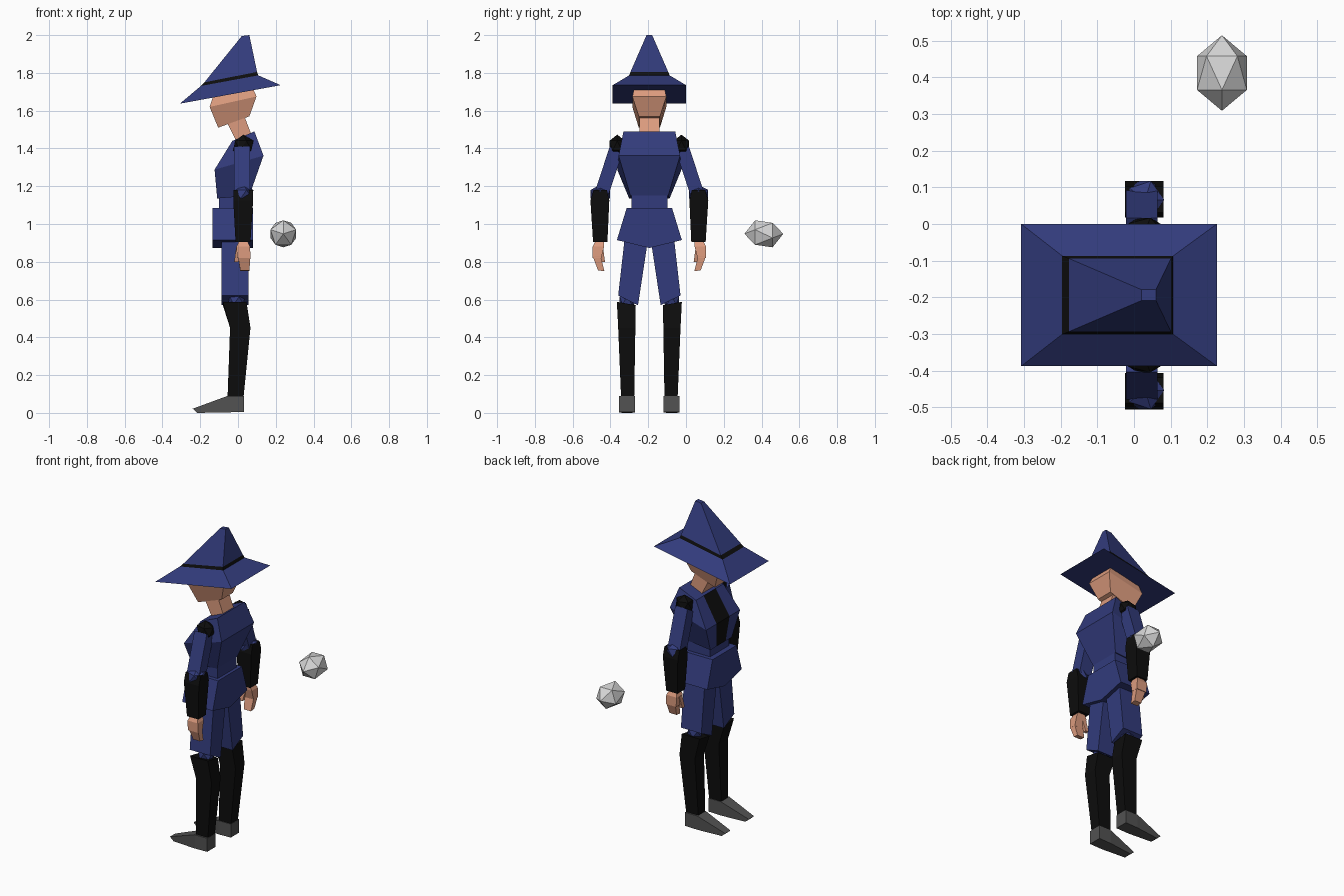
import bpy, bmesh
from mathutils import Vector

if "Cube" in bpy.data.objects:
    bpy.data.objects.remove(bpy.data.objects["Cube"])

MID = -0.194  # the figure's own plane of symmetry in y


def material(name, r, g, b):
    m = bpy.data.materials.new(name)
    m.use_nodes = True
    m.diffuse_color = (r, g, b, 1)
    bsdf = next(n for n in m.node_tree.nodes if n.type == 'BSDF_PRINCIPLED')
    bsdf.inputs["Base Color"].default_value = (r, g, b, 1)
    return m


BLUE = material("navy cloth", 0.032, 0.044, 0.2)
BLACK = material("black leather", 0.004, 0.004, 0.004)
SKIN = material("skin", 0.72, 0.33, 0.21)
GREY = material("shoe grey", 0.085, 0.085, 0.085)
STONE = material("pale stone", 0.68, 0.68, 0.68)


def finish(name, bm, mats):
    bmesh.ops.recalc_face_normals(bm, faces=bm.faces)
    me = bpy.data.meshes.new(name)
    bm.to_mesh(me)
    bm.free()
    for m in mats:
        me.materials.append(m)
    ob = bpy.data.objects.new(name, me)
    bpy.context.collection.objects.link(ob)
    return ob


def loft(name, rings, mats, rule=lambda ring, i: 0):
    """Skin equal-length rings of points and cap both ends."""
    bm = bmesh.new()
    vs = [[bm.verts.new(p) for p in ring] for ring in rings]
    n = len(vs[0])
    for r in range(len(vs) - 1):
        for i in range(n):
            j = (i + 1) % n
            f = bm.faces.new((vs[r][i], vs[r][j], vs[r + 1][j], vs[r + 1][i]))
            f.material_index = rule(r, i)
    bm.faces.new(vs[0])
    bm.faces.new(vs[-1])
    return finish(name, bm, mats)


def band(front, back, half):
    """Centred four-point ring; front and back are (x, z)."""
    (xf, zf), (xb, zb) = front, back
    return [(xf, MID - half, zf), (xf, MID + half, zf),
            (xb, MID + half, zb), (xb, MID - half, zb)]


def limb(side, front, back, inner, outer):
    """Limb ring; front/back are x, inner/outer are (offset, z)."""
    return [(x, MID + side * o, z) for x, (o, z) in
            ((front, inner), (front, outer), (back, outer), (back, inner))]


def ball(name, centre, radii, mat, remap=lambda c: c):
    bm = bmesh.new()
    bmesh.ops.create_icosphere(bm, subdivisions=1, radius=1)
    for v in bm.verts:
        c = remap(v.co)
        v.co = Vector([centre[k] + c[k] * radii[k] for k in range(3)])
    return finish(name, bm, [mat])


# Hat: brim, band and tilted crown
loft("hat", [band((-0.308, 1.637), (0.226, 1.735), 0.194),
             band((-0.196, 1.731), (0.107, 1.787), 0.107),
             band((-0.178, 1.75), (0.101, 1.805), 0.1),
             band((0.02, 1.995), (0.06, 2.0), 0.015)],
     [BLUE, BLACK], lambda r, i: int(r == 1))

# Head and neck
loft("head", [band((-0.105, 1.51), (0.06, 1.57), 0.056),
              band((-0.15, 1.62), (0.098, 1.675), 0.09),
              band((-0.13, 1.68), (0.07, 1.74), 0.075)], [SKIN])
loft("neck", [band((0.0, 1.42), (0.08, 1.45), 0.053),
              band((-0.06, 1.54), (0.03, 1.58), 0.053)], [SKIN])


def chest(front, back, half_front, half_back, panel):
    ring = band(front, back, half_front)
    x, z = front
    return [ring[0], (x, MID - panel, z), (x, MID + panel, z), ring[1],
            (back[0], MID + half_back, back[1]), (back[0], MID - half_back, back[1])]


# Jacket with a dark shirt strip down the front
loft("jacket", [chest((-0.11, 1.135), (0.06, 1.15), 0.107, 0.1, 0.045),
                chest((-0.124, 1.288), (0.135, 1.362), 0.17, 0.163, 0.065),
                chest((-0.03, 1.44), (0.087, 1.49), 0.137, 0.137, 0.06)],
     [BLUE, BLACK], lambda r, i: int(i == 1))
loft("waist", [band((-0.1, 1.06), (0.06, 1.06), 0.095),
               band((-0.1, 1.15), (0.06, 1.16), 0.095)], [BLUE])


def hem(half, side_z, mid_z):
    xf, xb = -0.134, 0.08
    return [(xf, MID - half, side_z), (xf, MID, mid_z), (xf, MID + half, side_z),
            (xb, MID + half, side_z), (xb, MID, mid_z), (xb, MID - half, side_z)]


# Flared jacket skirt with a pointed hem
loft("jacket_skirt", [hem(0.172, 0.915, 0.873), hem(0.12, 1.085, 1.085)], [BLUE])

for side, word in ((-1, "right"), (1, "left")):
    # Arm: shoulder cap, sleeve, elbow, long glove
    ball(word + "_shoulder", (0.028, MID + side * 0.17, 1.415), (0.06, 0.048, 0.058), BLACK)
    loft(word + "_sleeve", [limb(side, -0.022, 0.064, (0.145, 1.37), (0.21, 1.41)),
                            limb(side, -0.022, 0.064, (0.215, 1.16), (0.285, 1.18))], [BLUE])
    ball(word + "_elbow", (0.03, MID + side * 0.26, 1.158), (0.058, 0.06, 0.05), BLUE)
    loft(word + "_glove", [limb(side, -0.013, 0.066, (0.222, 0.905), (0.298, 0.905)),
                           limb(side, -0.025, 0.08, (0.212, 1.125), (0.312, 1.125)),
                           limb(side, -0.025, 0.08, (0.225, 1.18), (0.295, 1.18))], [BLACK])
    # Hand: wrist and palm, curled fingers, thumb
    loft(word + "_palm", [limb(side, 0.005, 0.05, (0.24, 0.91), (0.285, 0.91)),
                          limb(side, -0.008, 0.064, (0.24, 0.88), (0.3, 0.88)),
                          limb(side, -0.005, 0.066, (0.255, 0.82), (0.3, 0.82))], [SKIN])
    loft(word + "_fingers", [limb(side, 0.0, 0.066, (0.258, 0.83), (0.3, 0.83)),
                             limb(side, 0.012, 0.06, (0.238, 0.75), (0.272, 0.755))], [SKIN])
    loft(word + "_thumb", [limb(side, -0.01, 0.02, (0.245, 0.875), (0.275, 0.875)),
                           limb(side, -0.02, 0.002, (0.235, 0.8), (0.258, 0.8))], [SKIN])

    # Leg: breeches, knee, tall boot, shoe
    loft(word + "_breeches", [limb(side, -0.087, 0.056, (0.06, 0.57), (0.165, 0.622)),
                              limb(side, -0.087, 0.056, (0.01, 0.9), (0.13, 0.93))], [BLUE])
    ball(word + "_knee", (-0.008, MID + side * 0.118, 0.595), (0.05, 0.046, 0.045), BLUE)
    loft(word + "_boot", [limb(side, -0.055, 0.03, (0.08, 0.09), (0.15, 0.09)),
                          limb(side, -0.042, 0.066, (0.074, 0.45), (0.165, 0.45)),
                          limb(side, -0.08, 0.045, (0.072, 0.57), (0.172, 0.588))], [BLACK])
    heel, step, toe = ((0.032, 0.005, 0.09, 0.042), (-0.055, 0.003, 0.09, 0.042),
                       (-0.24, 0.0, 0.022, 0.026))
    loft(word + "_shoe", [[(x + dx, MID + side * 0.118 + s * w, z) for s, z, dx in
                           ((-1, lo, 0.025 * (w < 0.04)), (1, lo, 0.025 * (w < 0.04)),
                            (1, hi, 0), (-1, hi, 0))]
                          for x, lo, hi, w in (heel, step, toe)], [GREY])

# Floating faceted stone, stretched along y
ball("floating_stone", (0.24, 0.412, 0.948), (0.08, 0.103, 0.08), STONE,
     lambda c: Vector((c.y, c.z, -c.x)))
